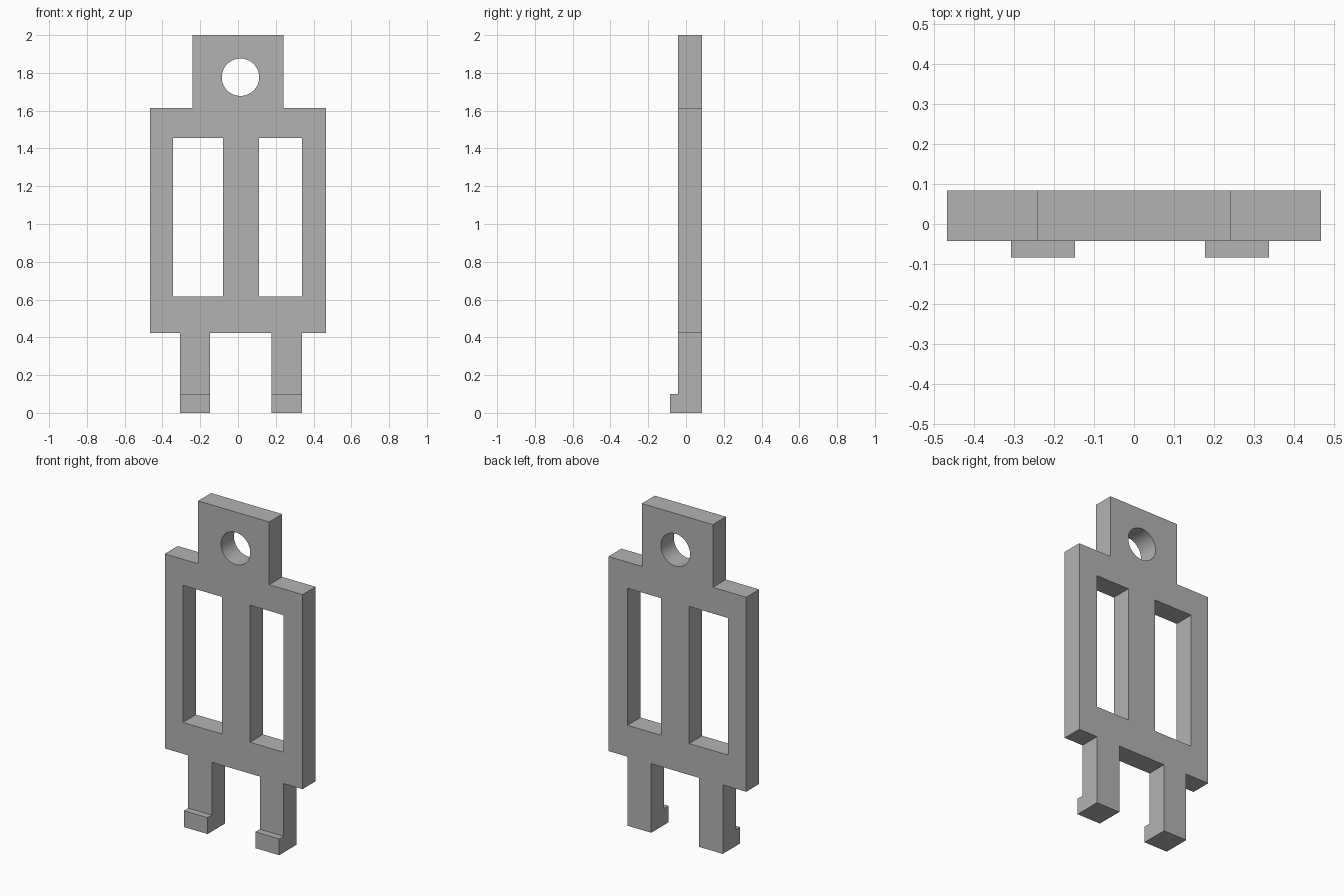
import bpy, bmesh, math

cube = bpy.data.objects.get("Cube")
if cube:
    bpy.data.objects.remove(cube, do_unlink=True)

GREY = (0.45, 0.45, 0.45, 1)
mat = bpy.data.materials.new("plain grey")
mat.use_nodes = True
mat.diffuse_color = GREY
mat.node_tree.nodes["Principled BSDF"].inputs["Base Color"].default_value = GREY

BACK, FRONT, TOE_FRONT = 0.084, -0.042, -0.084
BODY_X, BODY_LOW, BODY_TOP = 0.467, 0.423, 1.615
TAB_X, TOP = 0.241, 2.0
TOE_HEIGHT = 0.1
LEGS = [(-0.308, -0.147), (0.177, 0.338)]
WINDOWS = [(-0.344, -0.08), (0.111, 0.338)]
WINDOW_LOW, WINDOW_TOP = 0.615, 1.455


def rectangle(x0, x1, z0, z1):
    return [(x0, z0), (x1, z0), (x1, z1), (x0, z1)]


def circle(x, z, radius, sides=64):
    angles = [2 * math.pi * i / sides for i in range(sides)]
    return [(x + radius * math.cos(a), z + radius * math.sin(a)) for a in angles]


def extruded(name, loops, front, back):
    """Fill closed x-z loops (inner loops become holes) between two y planes."""
    curve = bpy.data.curves.new(name, "CURVE")
    curve.dimensions = "2D"
    curve.fill_mode = "BOTH"
    curve.extrude = (back - front) / 2
    for loop in loops:
        spline = curve.splines.new("POLY")
        spline.points.add(len(loop) - 1)
        for point, (x, z) in zip(spline.points, loop):
            point.co = (x, z, 0, 1)
        spline.use_cyclic_u = True
    obj = bpy.data.objects.new(name, curve)
    bpy.context.collection.objects.link(obj)
    obj.rotation_euler.x = math.pi / 2
    obj.location.y = (front + back) / 2

    # Turn into a clean welded mesh
    bpy.ops.object.select_all(action="DESELECT")
    obj.select_set(True)
    bpy.context.view_layer.objects.active = obj
    bpy.ops.object.convert(target="MESH")
    obj = bpy.context.object
    bm = bmesh.new()
    bm.from_mesh(obj.data)
    bmesh.ops.remove_doubles(bm, verts=bm.verts, dist=0.0001)
    bmesh.ops.dissolve_limit(bm, angle_limit=0.01, verts=bm.verts, edges=bm.edges)
    bmesh.ops.recalc_face_normals(bm, faces=bm.faces)
    bm.to_mesh(obj.data)
    bm.free()
    obj.data.materials.clear()
    obj.data.materials.append(mat)
    bpy.ops.object.shade_smooth_by_angle(angle=math.radians(30))
    return obj


# Plate silhouette: tab, shoulders, body and two legs
outline = [(-TAB_X, TOP), (-TAB_X, BODY_TOP), (-BODY_X, BODY_TOP), (-BODY_X, BODY_LOW)]
for x0, x1 in LEGS:
    outline += [(x0, BODY_LOW), (x0, 0), (x1, 0), (x1, BODY_LOW)]
outline += [(BODY_X, BODY_LOW), (BODY_X, BODY_TOP), (TAB_X, BODY_TOP), (TAB_X, TOP)]

# Two windows and the round hanging hole
holes = [rectangle(x0, x1, WINDOW_LOW, WINDOW_TOP) for x0, x1 in WINDOWS]
holes.append(circle(0.013, 1.777, 0.099))
extruded("plate", [outline] + holes, FRONT, BACK)

# Small toes on the front of the legs
for side, (x0, x1) in zip(("right", "left"), LEGS):
    extruded(side + "_toe", [rectangle(x0, x1, 0, TOE_HEIGHT)], TOE_FRONT, FRONT)
